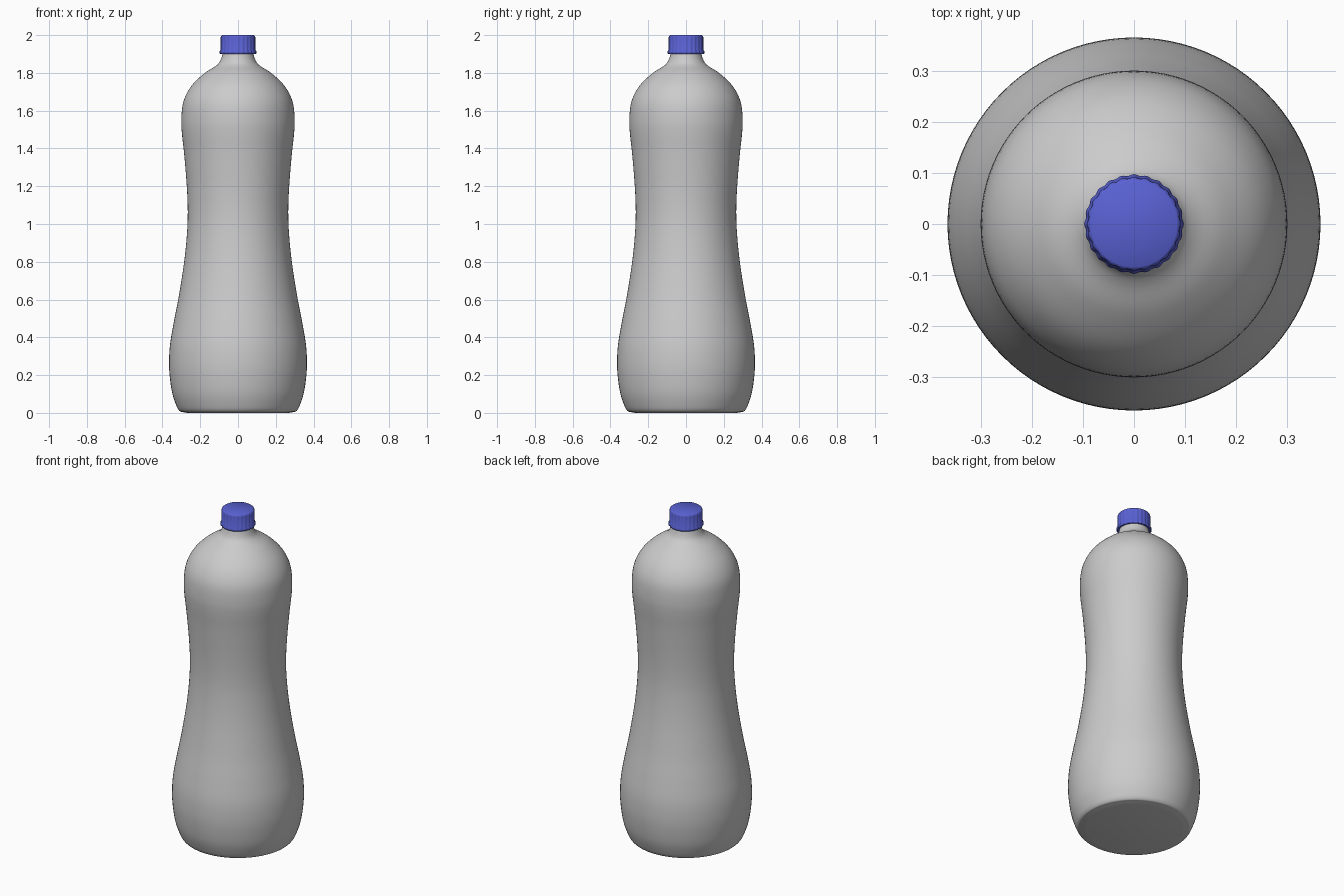
import bpy, bmesh, math
from mathutils import Vector

if "Cube" in bpy.data.objects:
    bpy.data.objects.remove(bpy.data.objects["Cube"])


def smooth_profile(pts, steps=5):
    """Catmull-Rom curve through (radius, z) points."""
    p = [Vector(q) for q in pts]
    p = [p[0] * 2 - p[1]] + p + [p[-1] * 2 - p[-2]]
    out = []
    for a, b, c, d in zip(p, p[1:], p[2:], p[3:]):
        for i in range(steps):
            t = i / steps
            out.append(0.5 * (2 * b + (c - a) * t + (2 * a - 5 * b + 4 * c - d) * t * t
                              + (3 * b - a - 3 * c + d) * t ** 3))
    return [tuple(v) for v in out] + [tuple(pts[-1])]


def lathe(name, profile, segments, wave=None, angle=40):
    """Revolve a profile from bottom centre to top; wave(i, row) scales the radius."""
    bm = bmesh.new()
    rings = []
    for k, (r, z) in enumerate(profile):
        ring = []
        for i in range(segments):
            a = 2 * math.pi * i / segments
            rr = r + (wave(i, k) if wave else 0)
            ring.append(bm.verts.new((rr * math.cos(a), rr * math.sin(a), z)))
        rings.append(ring)
    for lo, hi in zip(rings, rings[1:]):
        for i in range(segments):
            j = (i + 1) % segments
            bm.faces.new((lo[i], lo[j], hi[j], hi[i]))
    bm.faces.new(rings[0][::-1])
    bm.faces.new(rings[-1])
    bmesh.ops.recalc_face_normals(bm, faces=bm.faces)
    mesh = bpy.data.meshes.new(name)
    bm.to_mesh(mesh)
    bm.free()
    obj = bpy.data.objects.new(name, mesh)
    bpy.context.collection.objects.link(obj)
    bpy.ops.object.select_all(action='DESELECT')
    obj.select_set(True)
    bpy.context.view_layer.objects.active = obj
    bpy.ops.object.shade_smooth_by_angle(angle=math.radians(angle))
    return obj


# Bottle: waisted body, domed shoulder and narrow neck
body = [(0.295, 0.005), (0.31, 0.01), (0.325, 0.035), (0.347, 0.10), (0.360, 0.18),
        (0.365, 0.26), (0.360, 0.36), (0.340, 0.48), (0.313, 0.62), (0.285, 0.80),
        (0.270, 0.95), (0.266, 1.07), (0.271, 1.20), (0.285, 1.37), (0.297, 1.48),
        (0.300, 1.55), (0.293, 1.63), (0.272, 1.69), (0.235, 1.745), (0.175, 1.80),
        (0.120, 1.835), (0.096, 1.86), (0.082, 1.90), (0.078, 1.93), (0.078, 1.97)]
lathe("bottle", smooth_profile([(0.27, 0.0)] + body), 96)

# Screw cap: hollow underside, gripping ribs and a slightly flared lower rim
cap_profile = [(0.080, 1.975), (0.080, 1.902), (0.092, 1.900), (0.096, 1.904),
               (0.096, 1.914), (0.091, 1.922), (0.091, 1.988), (0.089, 1.996), (0.084, 2.0)]
ribbed = {2: 0.001, 3: 0.0015, 4: 0.0015, 5: 0.0015, 6: 0.0015}
cap = lathe("cap", cap_profile, 144,
            lambda i, k: ribbed.get(k, 0) * math.cos(2 * math.pi * i / 6), 50)
blue = bpy.data.materials.new("cap_blue")
blue.diffuse_color = (0.10, 0.12, 0.65, 1)
blue.use_nodes = True
blue.node_tree.nodes["Principled BSDF"].inputs["Base Color"].default_value = blue.diffuse_color
cap.data.materials.append(blue)
